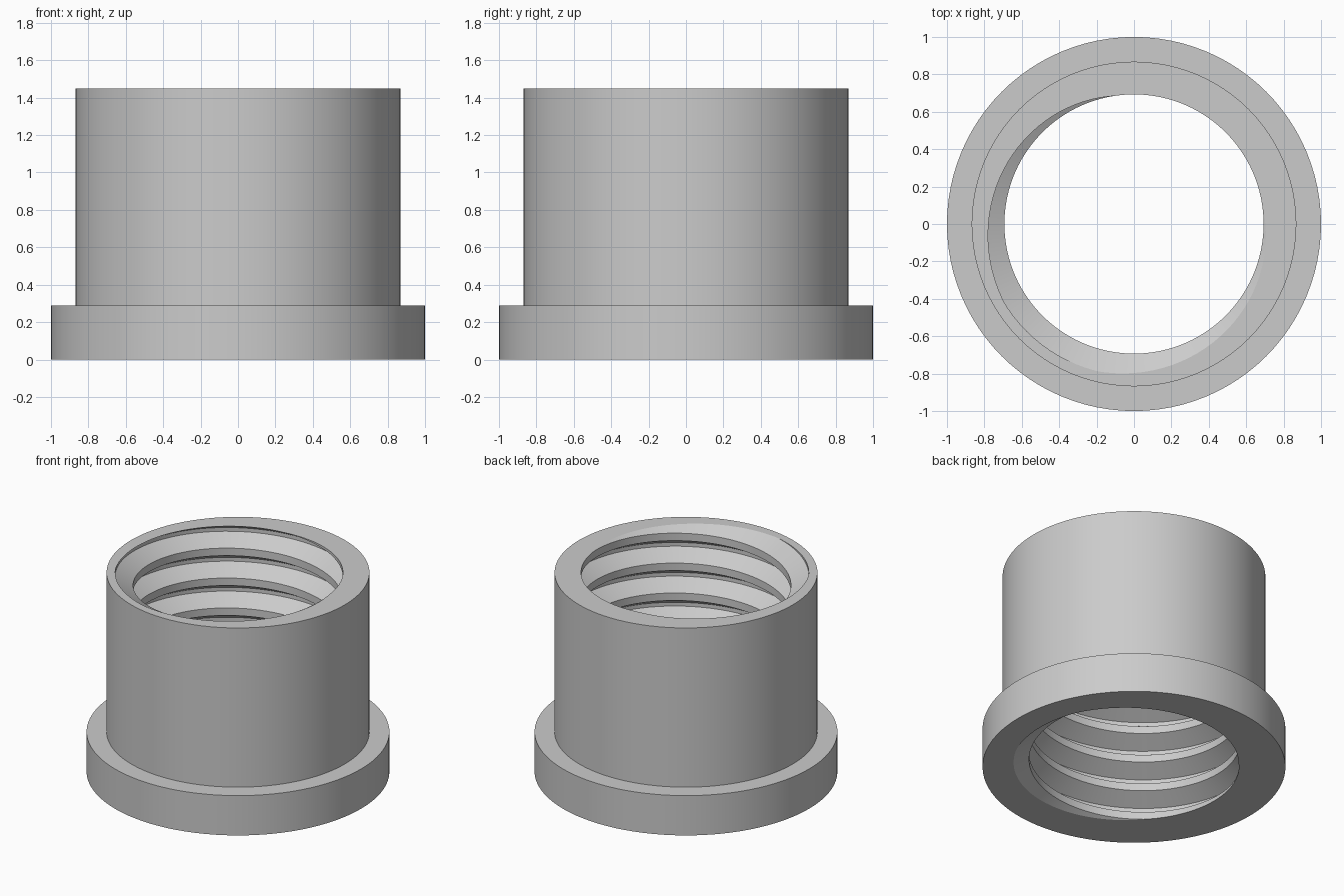
import bpy, bmesh, math

if "Cube" in bpy.data.objects:
    bpy.data.objects.remove(bpy.data.objects["Cube"])

SEG = 96                        # sides around the axis
HEIGHT, FLANGE_H = 1.45, 0.29
FLANGE_R, BODY_R = 1.0, 0.868
PITCH, CREST_R = 0.218, 0.693
ROOT_R = CREST_R + 0.5413 * PITCH
TOP_ANGLE = 54 / 360            # turn at which a crest meets the top face

# one 60 degree thread tooth: (radius, height in pitches)
TOOTH = [(CREST_R, -0.125), (CREST_R, 0.125), (ROOT_R, 0.4375), (ROOT_R, 0.5625)]

bm = bmesh.new()

# helical inner thread, longer than the nut at both ends
rows = []
for i in range(-9 * SEG, 3 * SEG + 1):
    a = 2 * math.pi * i / SEG
    base = HEIGHT + PITCH * (i / SEG - TOP_ANGLE)
    rows.append([bm.verts.new((r * math.cos(a), r * math.sin(a), base + PITCH * h))
                 for r, h in TOOTH])
for i in range(len(rows) - 1):
    strip = list(zip(rows[i], rows[i + 1]))
    if i + 1 + SEG < len(rows):          # join to the next turn up
        strip.append((rows[i + SEG][0], rows[i + 1 + SEG][0]))
    for (a, b), (d, c) in zip(strip, strip[1:]):
        bm.faces.new((a, b, c, d))

# trim the thread flush with the end faces
for z, direction in ((HEIGHT, 1), (0, -1)):
    bmesh.ops.bisect_plane(bm, geom=bm.verts[:] + bm.edges[:] + bm.faces[:], dist=1e-6,
                           plane_co=(0, 0, z), plane_no=(0, 0, direction), clear_outer=True)
bmesh.ops.remove_doubles(bm, verts=bm.verts[:], dist=1e-5)


def rim_edges(z):
    return [e for e in bm.edges if e.is_boundary
            and all(abs(v.co.z - z) < 1e-4 for v in e.verts)]


inner_top, inner_bottom = rim_edges(HEIGHT), rim_edges(0)

# outer wall: flange side, flange shoulder, body side
rings = []
for r, z in ((FLANGE_R, 0), (FLANGE_R, FLANGE_H), (BODY_R, FLANGE_H), (BODY_R, HEIGHT)):
    rings.append([bm.verts.new((r * math.cos(2 * math.pi * k / SEG),
                                r * math.sin(2 * math.pi * k / SEG), z)) for k in range(SEG)])
for lo, hi in zip(rings, rings[1:]):
    for k in range(SEG):
        n = (k + 1) % SEG
        bm.faces.new((lo[k], lo[n], hi[n], hi[k]))

# flat annular end faces
for inner, ring in ((inner_top, rings[-1]), (inner_bottom, rings[0])):
    outer = [bm.edges.get((ring[k], ring[(k + 1) % SEG])) for k in range(SEG)]
    bmesh.ops.triangle_fill(bm, edges=inner + outer, use_beauty=True, use_dissolve=False)

bmesh.ops.recalc_face_normals(bm, faces=bm.faces[:])
mesh = bpy.data.meshes.new("flanged_nut")
bm.to_mesh(mesh)
bm.free()

grey = bpy.data.materials.new("plain_grey")
grey.diffuse_color = (0.6, 0.6, 0.6, 1)
grey.use_nodes = True
grey.node_tree.nodes["Principled BSDF"].inputs["Base Color"].default_value = grey.diffuse_color
mesh.materials.append(grey)

nut = bpy.data.objects.new("flanged_nut", mesh)
bpy.context.collection.objects.link(nut)
bpy.context.view_layer.objects.active = nut
nut.select_set(True)
bpy.ops.object.shade_smooth_by_angle(angle=math.radians(30))
